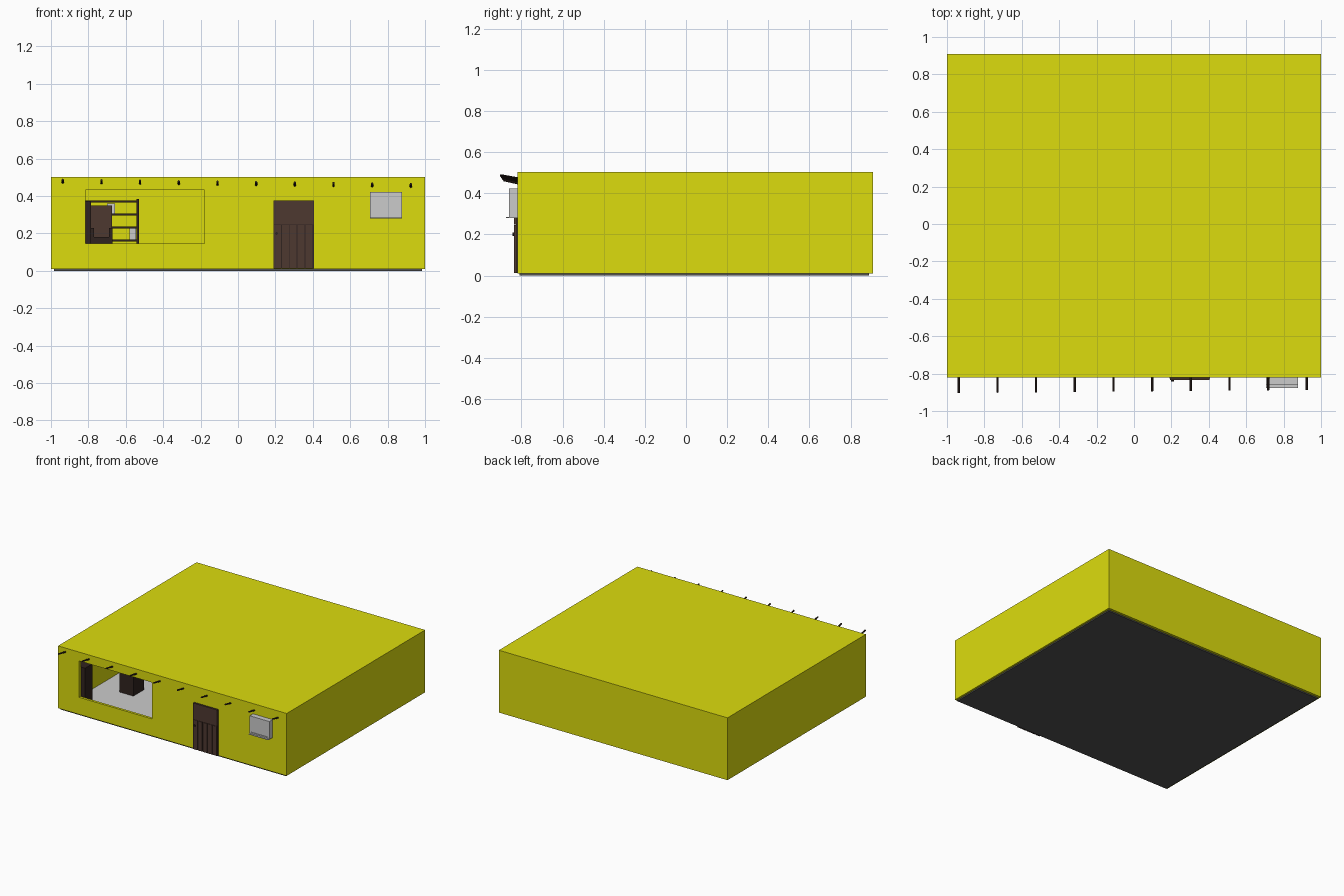
import bpy, bmesh, math
from mathutils import Matrix, Vector

if "Cube" in bpy.data.objects:
    bpy.data.objects.remove(bpy.data.objects["Cube"])


def material(name, rgb):
    m = bpy.data.materials.new(name)
    m.diffuse_color = (*rgb, 1)
    m.use_nodes = True
    m.node_tree.nodes["Principled BSDF"].inputs["Base Color"].default_value = m.diffuse_color
    return m


YELLOW = material("yellow_plaster", (0.72, 0.72, 0.004))
BROWN = material("brown_wood", (0.076, 0.04, 0.03))
DARK = material("dark_wood", (0.03, 0.017, 0.014))
SLATE = material("dark_grey", (0.085, 0.085, 0.085))


def box(name, x, y, z, mat=None):
    """Box from (min, max) ranges on each axis."""
    bm = bmesh.new()
    size = Vector((x[1] - x[0], y[1] - y[0], z[1] - z[0]))
    mid = Vector((sum(x) / 2, sum(y) / 2, sum(z) / 2))
    bmesh.ops.create_cube(bm, size=1, matrix=Matrix.Translation(mid) @ Matrix.Diagonal((*size, 1)))
    me = bpy.data.meshes.new(name)
    bm.to_mesh(me)
    bm.free()
    ob = bpy.data.objects.new(name, me)
    bpy.context.collection.objects.link(ob)
    if mat:
        me.materials.append(mat)
    return ob


def cut(target, cutter):
    mod = target.modifiers.new("cut", 'BOOLEAN')
    mod.operation, mod.solver, mod.object = 'DIFFERENCE', 'EXACT', cutter
    bpy.context.view_layer.objects.active = target
    bpy.ops.object.modifier_apply(modifier=mod.name)
    bpy.data.objects.remove(cutter)


def cylinder(name, start, end, radius, mat, sides=8):
    a, b = Vector(start), Vector(end)
    d = b - a
    bm = bmesh.new()
    mtx = Matrix.Translation((a + b) / 2) @ d.to_track_quat('Z', 'Y').to_matrix().to_4x4()
    bmesh.ops.create_cone(bm, cap_ends=True, segments=sides, radius1=radius, radius2=radius,
                          depth=d.length, matrix=mtx)
    me = bpy.data.meshes.new(name)
    bm.to_mesh(me)
    bm.free()
    ob = bpy.data.objects.new(name, me)
    bpy.context.collection.objects.link(ob)
    me.materials.append(mat)
    return ob


# Hollow house shell with the big window opening
shell = box("house_shell", (-1, 1), (-0.82, 0.91), (0.01, 0.503), YELLOW)
cut(shell, box("room_cutter", (-0.98, 0.98), (-0.80, 0.89), (-0.1, 0.485)))
cut(shell, box("window_cutter", (-0.815, -0.178), (-0.9, -0.7), (0.145, 0.433)))

# Foundation and interior floor
box("foundation", (-0.985, 0.985), (-0.81, 0.89), (0, 0.01), SLATE)
box("room_floor", (-0.98, 0.98), (-0.80, 0.89), (0.01, 0.014))

# Roof beam ends poking out under the roof line, rising outward
for i in range(10):
    x = -0.937 + i * 0.2068
    drop = i * 0.0025
    tip = -0.903 + i * 0.0018
    cylinder(f"roof_beam_{i + 1}", (x, -0.81, 0.470 - drop), (x, tip, 0.487 - drop), 0.006, DARK)

# Door: backing, plain upper panel, five lower planks, handle
box("door_backing", (0.19, 0.405), (-0.827, -0.82), (0.012, 0.376), DARK)
box("door_upper_panel", (0.192, 0.403), (-0.835, -0.827), (0.247, 0.376), BROWN)
pitch = 0.211 / 5
for i in range(5):
    x0 = 0.192 + i * pitch
    box(f"door_plank_{i + 1}", (x0, x0 + pitch - 0.005), (-0.835, -0.827), (0.012, 0.245), BROWN)
cylinder("door_handle", (0.206, -0.835, 0.2), (0.206, -0.842, 0.2), 0.008, DARK)

# Air conditioning unit: body, raised front rim and bottom ledge
box("cooler_body", (0.705, 0.877), (-0.856, -0.82), (0.284, 0.422))
for n, x, z in (("left", (0.705, 0.715), (0.284, 0.422)), ("right", (0.867, 0.877), (0.284, 0.422)),
                ("top", (0.715, 0.867), (0.412, 0.422)), ("bottom", (0.715, 0.867), (0.284, 0.294))):
    box(f"cooler_rim_{n}", x, (-0.861, -0.856), z)
box("cooler_ledge", (0.705, 0.877), (-0.876, -0.82), (0.28, 0.284))

# Cabinet inside, left of the window
box("corner_cabinet", (-0.93, -0.785), (-0.79, -0.70), (0.014, 0.372), DARK)

# Armchair in the room
box("chair_seat", (-0.79, -0.67), (-0.35, -0.22), (0.014, 0.18), DARK)
box("chair_back", (-0.785, -0.675), (-0.24, -0.21), (0.18, 0.35), BROWN)
for n, x in (("left", -0.79), ("right", -0.69)):
    box(f"chair_arm_{n}", (x, x + 0.02), (-0.35, -0.24), (0.18, 0.23), DARK)

# Open shelving at the back wall with grey boxes
for n, x in (("left", -0.91), ("right", -0.543)):
    for m, y in (("front", 0.68), ("back", 0.87)):
        box(f"shelf_post_{n}_{m}", (x, x + 0.014), (y, y + 0.014), (0.014, 0.385), DARK)
for i, z in enumerate((0.09, 0.163, 0.232, 0.302, 0.37)):
    box(f"shelf_board_{i + 1}", (-0.91, -0.53), (0.68, 0.884), (z - 0.005, z + 0.005), DARK)
box("storage_box_low", (-0.58, -0.545), (0.72, 0.84), (0.168, 0.226))
box("storage_box_high", (-0.70, -0.657), (0.72, 0.84), (0.307, 0.36))
